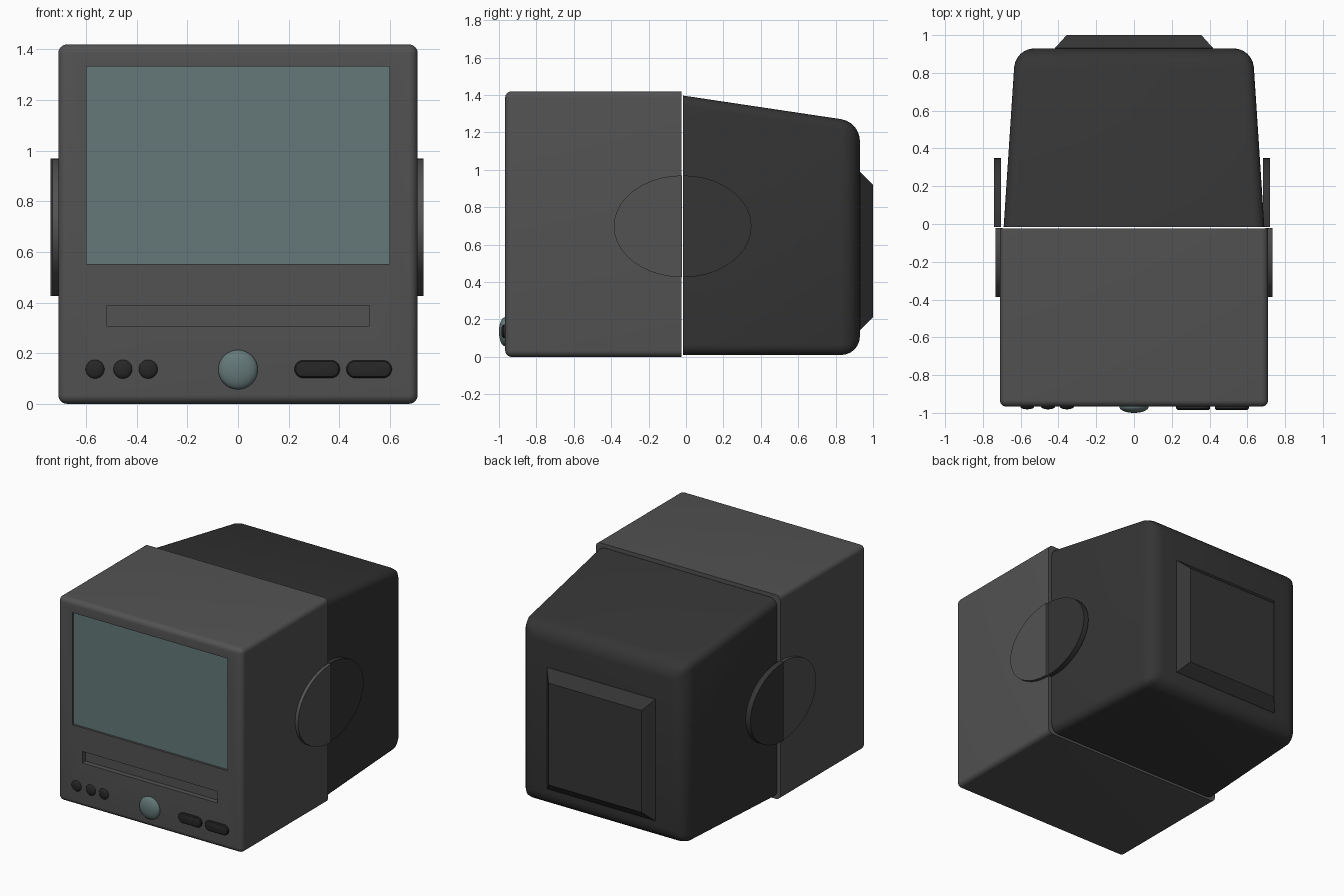
import bpy, bmesh, math

if "Cube" in bpy.data.objects:
    bpy.data.objects.remove(bpy.data.objects["Cube"])

def material(name, rgb):
    m = bpy.data.materials.new(name)
    m.diffuse_color = (*rgb, 1)
    m.use_nodes = True
    m.node_tree.nodes["Principled BSDF"].inputs["Base Color"].default_value = m.diffuse_color
    return m

SHELL = material("shell_grey", (0.085, 0.085, 0.085))
DARK = material("dark_grey", (0.035, 0.035, 0.035))
BLACK = material("button_black", (0.02, 0.02, 0.02))
GLASS = material("screen_teal", (0.13, 0.19, 0.19))
FRONT = -0.967

def finish(name, bm, mat):
    bmesh.ops.recalc_face_normals(bm, faces=bm.faces)
    me = bpy.data.meshes.new(name)
    bm.to_mesh(me)
    bm.free()
    ob = bpy.data.objects.new(name, me)
    bpy.context.collection.objects.link(ob)
    me.materials.append(mat)
    return ob

def smooth(ob):
    bpy.ops.object.select_all(action='DESELECT')
    ob.select_set(True)
    bpy.context.view_layer.objects.active = ob
    bpy.ops.object.shade_smooth_by_angle(angle=math.radians(35))

def apply_modifiers(ob):
    bpy.ops.object.select_all(action='DESELECT')
    ob.select_set(True)
    bpy.context.view_layer.objects.active = ob
    for m in list(ob.modifiers):
        bpy.ops.object.modifier_apply(modifier=m.name)

def loft(sections):
    """Closed solid through equal-length loops of points."""
    bm = bmesh.new()
    loops = [[bm.verts.new(p) for p in s] for s in sections]
    n = len(loops[0])
    for a, b in zip(loops, loops[1:]):
        for i in range(n):
            j = (i + 1) % n
            bm.faces.new((a[i], a[j], b[j], b[i]))
    bm.faces.new(loops[0])
    bm.faces.new(loops[-1])
    return bm

def rect(y, hx, z0, z1):
    return [(-hx, y, z0), (hx, y, z0), (hx, y, z1), (-hx, y, z1)]

def rounded(name, bm, mat, y_round, y_open, w_face, w_long):
    """Round the edges of one end and the lengthwise edges; the other end stays sharp."""
    ob = finish(name, bm, mat)
    me = ob.data
    big = max(w_face, w_long)
    att = me.attributes.new("bevel_weight_edge", 'FLOAT', 'EDGE')
    for e in me.edges:
        ys = [me.vertices[v].co.y for v in e.vertices]
        if all(abs(y - y_round) < 1e-4 for y in ys):
            att.data[e.index].value = w_face / big
        elif not all(abs(y - y_open) < 1e-4 for y in ys):
            att.data[e.index].value = w_long / big
    b = ob.modifiers.new("round", 'BEVEL')
    b.limit_method = 'WEIGHT'
    b.width = big
    b.segments = 6
    apply_modifiers(ob)
    return ob

# Front housing with recesses for the screen and the slot
front = rounded("front_housing", loft([rect(FRONT, 0.71, 0, 1.42), rect(-0.023, 0.71, 0, 1.42)]),
                SHELL, FRONT, -0.023, 0.035, 0.035)
for hx, z0, z1, depth in ((0.598, 0.553, 1.333, 0.03), (0.52, 0.308, 0.388, 0.035)):
    cutter = finish("recess_cutter", loft([rect(FRONT - 0.1, hx, z0, z1),
                                           rect(FRONT + depth, hx, z0, z1)]), SHELL)
    cutter.hide_render = True
    cut = front.modifiers.new("recess", 'BOOLEAN')
    cut.operation = 'DIFFERENCE'
    cut.solver = 'EXACT'
    cut.object = cutter
    apply_modifiers(front)
    bpy.data.objects.remove(cutter)
smooth(front)

# Screen glass
finish("screen", loft([rect(FRONT + 0.015, 0.598, 0.553, 1.333),
                       rect(FRONT + 0.032, 0.598, 0.553, 1.333)]), GLASS)

# Tapered rear housing and its raised plate
smooth(rounded("rear_housing", loft([rect(-0.015, 0.69, 0.01, 1.397), rect(0.93, 0.628, 0.01, 1.256)]),
               DARK, 0.93, -0.015, 0.1, 0.055))
finish("rear_plate", loft([rect(0.91, 0.418, 0.143, 0.988), rect(0.932, 0.418, 0.143, 0.988),
                           rect(1.0, 0.357, 0.212, 0.92)]), DARK)

# Side discs: each split into a front and a rear half
def half_disc(name, x0, x1, y, direction, mat):
    pts = [(y + direction * 0.365 * math.sin(a), 0.698 + 0.272 * math.cos(a))
           for a in (math.pi * i / 20 for i in range(21))]
    smooth(finish(name, loft([[(x, py, pz) for py, pz in pts] for x in (x0, x1)]), mat))

for side, label in ((-1, "left"), (1, "right")):
    half_disc(label + "_disc_front", side * 0.695, side * 0.732, -0.021, -1, SHELL)
    half_disc(label + "_disc_rear", side * 0.693 - 0.01, side * 0.731 - 0.01, -0.015, 1, DARK)

# Domed knobs
def dome(name, x, z, r, height, mat):
    bm = bmesh.new()
    bmesh.ops.create_uvsphere(bm, u_segments=32, v_segments=16, radius=1)
    for v in bm.verts:
        p = v.co.copy()
        v.co = (x + r * p.x, FRONT - height * p.z, z + r * p.y)
    smooth(finish(name, bm, mat))

dome("centre_knob", 0, 0.135, 0.078, 0.033, GLASS)
for i, x in enumerate((-0.565, -0.455, -0.355)):
    dome(f"small_knob_{i + 1}", x, 0.137, 0.037, 0.014, BLACK)

# Pill-shaped buttons with a chamfered face
def pill(x, y, half, r):
    out = []
    for i in range(26):
        s = 1 if i < 13 else -1
        a = -math.pi / 2 + math.pi * (i if i < 13 else i - 1) / 12
        out.append((x + s * half + r * math.cos(a), y, 0.137 + r * math.sin(a)))
    return out

for i, x in enumerate((0.313, 0.518)):
    smooth(finish(f"pill_button_{i + 1}", loft([
        pill(x, FRONT + 0.01, 0.055, 0.035), pill(x, FRONT - 0.009, 0.055, 0.035),
        pill(x, FRONT - 0.016, 0.055, 0.03), pill(x, FRONT - 0.019, 0.055, 0.021)]), BLACK))
